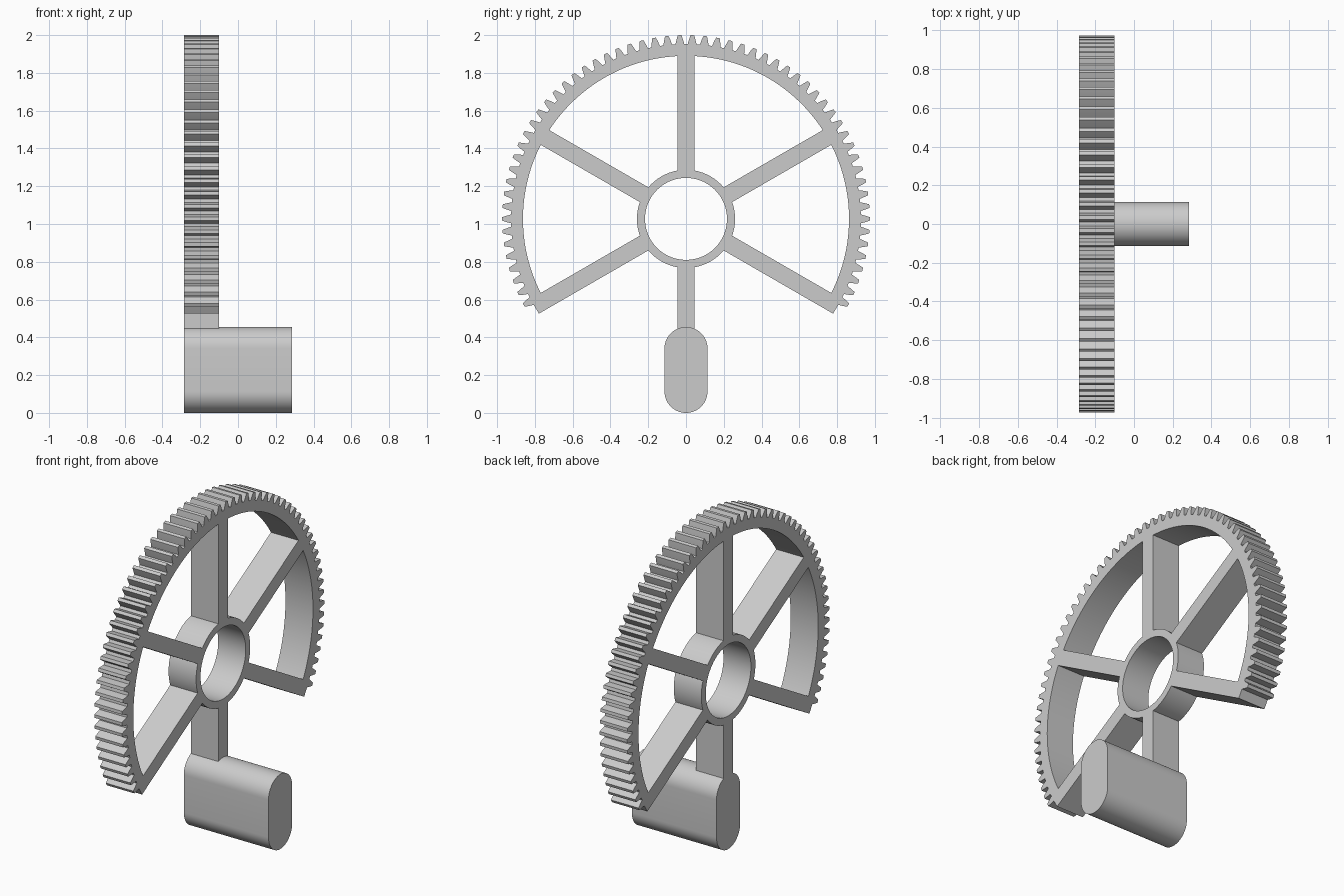
import bpy
import bmesh
from math import sin, cos, pi, radians, asin, sqrt

if "Cube" in bpy.data.objects:
    bpy.data.objects.remove(bpy.data.objects["Cube"])

BACK, FRONT = -0.285, -0.1          # thickness of the wheel along x
AXLE_Z = 1.027
HUB_IN, HUB_OUT = 0.217, 0.26
RIM_IN, ROOT, PITCH, TIP = 0.863, 0.926, 0.951, 0.973
HALF = 0.045                        # half width of a spoke
TEETH, STEP = 60, radians(4)

grey = bpy.data.materials.new("plain grey")
grey.use_nodes = True
colour = (0.6, 0.6, 0.6, 1)
grey.diffuse_color = colour
grey.node_tree.nodes["Principled BSDF"].inputs["Base Color"].default_value = colour


def polar(r, a):
    """Point in the wheel plane, angle measured from straight up."""
    return (r * sin(a), AXLE_Z + r * cos(a))


def prism(name, polygons, x0, x1):
    """Extrude flat (y, z) polygons along x into one solid."""
    bm = bmesh.new()
    for poly in polygons:
        bm.faces.new([bm.verts.new((x0, y, z)) for y, z in poly])
    bmesh.ops.remove_doubles(bm, verts=bm.verts, dist=1e-5)
    ext = bmesh.ops.extrude_face_region(bm, geom=bm.faces[:])["geom"]
    moved = [v for v in ext if isinstance(v, bmesh.types.BMVert)]
    bmesh.ops.translate(bm, verts=moved, vec=(x1 - x0, 0, 0))
    bmesh.ops.recalc_face_normals(bm, faces=bm.faces)
    mesh = bpy.data.meshes.new(name)
    bm.to_mesh(mesh)
    bm.free()
    mesh.materials.append(grey)
    obj = bpy.data.objects.new(name, mesh)
    bpy.context.collection.objects.link(obj)
    bpy.ops.object.select_all(action="DESELECT")
    obj.select_set(True)
    bpy.context.view_layer.objects.active = obj
    bpy.ops.object.shade_smooth_by_angle(angle=radians(30))
    return obj


def band(inner, outer):
    """Quads between two matching point rows."""
    return [(inner[i], outer[i], outer[i + 1], inner[i + 1])
            for i in range(len(inner) - 1)]


# Toothed rim: a 240 degree sector whose ends line up with the lower spokes
tooth = [(-0.5, ROOT), (-0.36, ROOT), (-0.25, PITCH), (-0.14, TIP),
         (0.14, TIP), (0.25, PITCH), (0.36, ROOT)]
end = STEP * TEETH / 2
rows = [((i + 0.5 + f) * STEP - end, r) for i in range(TEETH) for f, r in tooth]
rows.append((end, ROOT))
lip_in, lip_out = end + asin(HALF / RIM_IN), end + asin(HALF / ROOT)
inner = [polar(RIM_IN, a) for a in [-lip_in] + [a for a, r in rows] + [lip_in]]
outer = ([polar(ROOT, -lip_out)] + [polar(r, a) for a, r in rows]
         + [polar(ROOT, lip_out)])
prism("toothed_rim", band(inner, outer), BACK, FRONT)

# Hub ring
turn = [2 * pi * i / 72 for i in range(73)]
prism("hub", band([polar(HUB_IN, a) for a in turn],
                  [polar(HUB_OUT, a) for a in turn]), BACK, FRONT)

# Six spokes, the lowest one reaching down to the weight
start = sqrt(HUB_OUT ** 2 - HALF ** 2) - 0.001
for k in range(6):
    a = k * pi / 3
    stop = 0.585 if k == 3 else RIM_IN + 0.001
    corners = [(-HALF, start), (HALF, start), (HALF, stop), (-HALF, stop)]
    prism(f"spoke_{k + 1}",
          [[(u * cos(a) + r * sin(a), AXLE_Z + r * cos(a) - u * sin(a))
            for u, r in corners]], BACK, FRONT)

# Rounded counterweight, longer than the wheel is thick
R, LOW, HIGH = 0.114, 0.114, 0.341
arc = [pi * i / 28 for i in range(29)]
capsule = ([(R * cos(a), HIGH + R * sin(a)) for a in arc]
           + [(-R * cos(a), LOW - R * sin(a)) for a in arc])
prism("counterweight", [capsule], BACK, -BACK)
